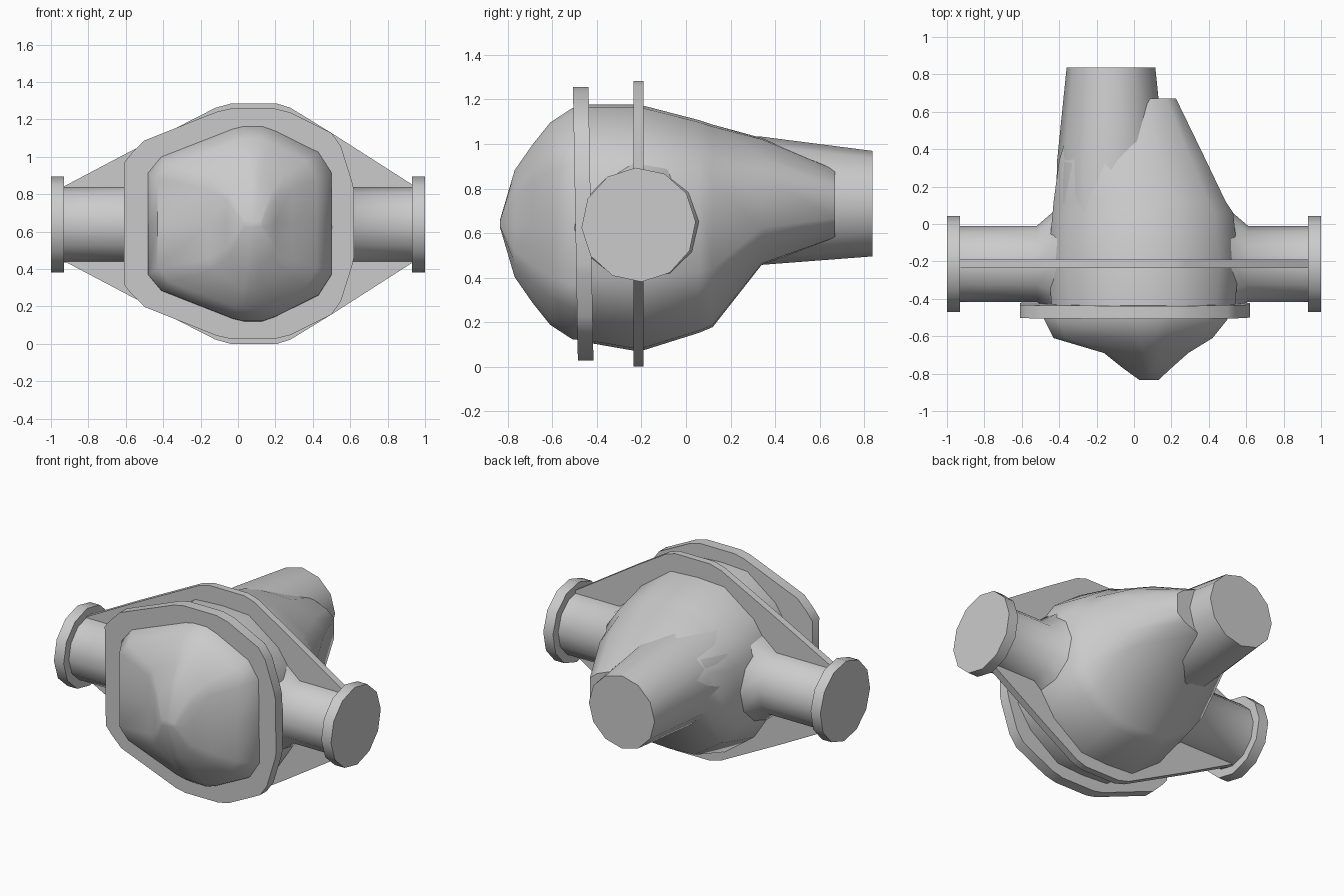
import bpy, bmesh, math

if "Cube" in bpy.data.objects:
    bpy.data.objects.remove(bpy.data.objects["Cube"])

CZ = 0.645   # height of the axle line


def loft(name, rings, angle=40):
    """Skin a list of equal-length rings and cap both ends."""
    bm = bmesh.new()
    vs = [[bm.verts.new(p) for p in r] for r in rings]
    n = len(rings[0])
    for a, b in zip(vs, vs[1:]):
        for i in range(n):
            j = (i + 1) % n
            bm.faces.new((a[i], a[j], b[j], b[i]))
    bm.faces.new(vs[0])
    bm.faces.new(vs[-1])
    bmesh.ops.recalc_face_normals(bm, faces=bm.faces)
    me = bpy.data.meshes.new(name)
    bm.to_mesh(me)
    bm.free()
    ob = bpy.data.objects.new(name, me)
    bpy.context.collection.objects.link(ob)
    bpy.ops.object.select_all(action='DESELECT')
    ob.select_set(True)
    bpy.context.view_layer.objects.active = ob
    bpy.ops.object.shade_smooth_by_angle(angle=math.radians(angle))
    return ob


def mirror_z(upper):
    """Close an upper outline (x, height above axle) with its reflection."""
    return upper + [(x, -h) for x, h in reversed(upper)]


def plate(name, outline, y0, y1, tilt=0.0):
    return loft(name, [[(x, y - tilt * h, CZ + h) for x, h in outline]
                       for y in (y0, y1)])


def circle(n, r, start=0.0):
    return [(r * math.cos(start + 2 * math.pi * i / n),
             r * math.sin(start + 2 * math.pi * i / n)) for i in range(n)]


# stiffening web running between the axle flanges
plate("web_plate", mirror_z([(-0.93, 0.2), (-0.57, 0.39), (-0.12, 0.62),
      (-0.04, 0.642), (0.21, 0.642), (0.28, 0.62), (0.5, 0.485), (0.93, 0.21)]),
      -0.235, -0.19)

# bolting flange for the cover
plate("cover_flange", mirror_z([(-0.61, 0.325), (-0.57, 0.375), (-0.5, 0.445),
      (-0.11, 0.6), (-0.04, 0.615), (0.2, 0.615), (0.28, 0.595), (0.5, 0.485),
      (0.55, 0.415), (0.61, 0.225), (0.62, 0.18)]), -0.497, -0.427, 0.018)

# bulging front cover: base outline shrunk towards its peak
base = mirror_z([(-0.48, 0.0), (-0.48, 0.275), (-0.41, 0.36), (-0.03, 0.51),
                 (0.03, 0.525), (0.13, 0.525), (0.2, 0.5), (0.43, 0.385),
                 (0.5, 0.275), (0.5, 0.005)])
rings = []
for y, xl, xr, hz in [(-0.45, -0.48, 0.5, 0.525), (-0.51, -0.48, 0.5, 0.52),
                      (-0.61, -0.43, 0.42, 0.455), (-0.69, -0.16, 0.29, 0.355),
                      (-0.77, -0.06, 0.2, 0.24), (-0.835, 0.03, 0.13, 0.02)]:
    ring = []
    for x, h in base:
        d = x - 0.08
        s = (0.08 - xl) / 0.56 if d < 0 else (xr - 0.08) / 0.42
        ring.append((0.08 + d * s, y, CZ + h * hz / 0.525))
    rings.append(ring)
loft("cover_dome", rings, 45)

# main housing tapering back into the pinion shoulder
unit = mirror_z([(-1, 0.42), (-0.8, 0.7), (-0.38, 0.98), (0, 1),
                 (0.38, 0.98), (0.8, 0.7), (1, 0.42)])
rings = []
for y, xl, xr, zb, zt in [(-0.44, -0.44, 0.54, 0.11, 1.18),
                          (-0.21, -0.46, 0.56, 0.07, 1.18),
                          (0.06, -0.435, 0.53, 0.155, 1.11),
                          (0.12, -0.43, 0.49, 0.18, 1.09),
                          (0.34, -0.4, 0.385, 0.46, 1.03),
                          (0.67, -0.3, 0.225, 0.58, 0.89)]:
    cx, rx, cz, rz = (xl + xr) / 2, (xr - xl) / 2, (zb + zt) / 2, (zt - zb) / 2
    rings.append([(cx + u * rx, y, cz + v * rz) for u, v in unit])
loft("main_housing", rings, 45)

# pinion nose
loft("pinion_tube", [[(-0.123 + u, y, z + v) for u, v in circle(12, r)]
     for y, r, z in [(-0.1, 0.3, 0.76), (0.34, 0.288, 0.748), (0.838, 0.237, 0.735)]])

# axle tubes with flared roots and end flanges
for side, root, name in [(-1, 0.52, "left"), (1, 0.61, "right")]:
    def ring(x, r):
        return [(side * x, -0.213 + u, CZ - 0.005 + v)
                for u, v in circle(12, r, math.radians(3))]
    loft(name + "_axle_tube", [ring(root - 0.2, 0.33), ring(root - 0.09, 0.28),
                               ring(root, 0.203), ring(0.95, 0.203)])
    loft(name + "_axle_flange", [ring(0.93, 0.257), ring(1.0, 0.257)])

# rest the web exactly on the ground
for ob in bpy.data.objects:
    for v in ob.data.vertices:
        v.co.z -= CZ - 0.642
